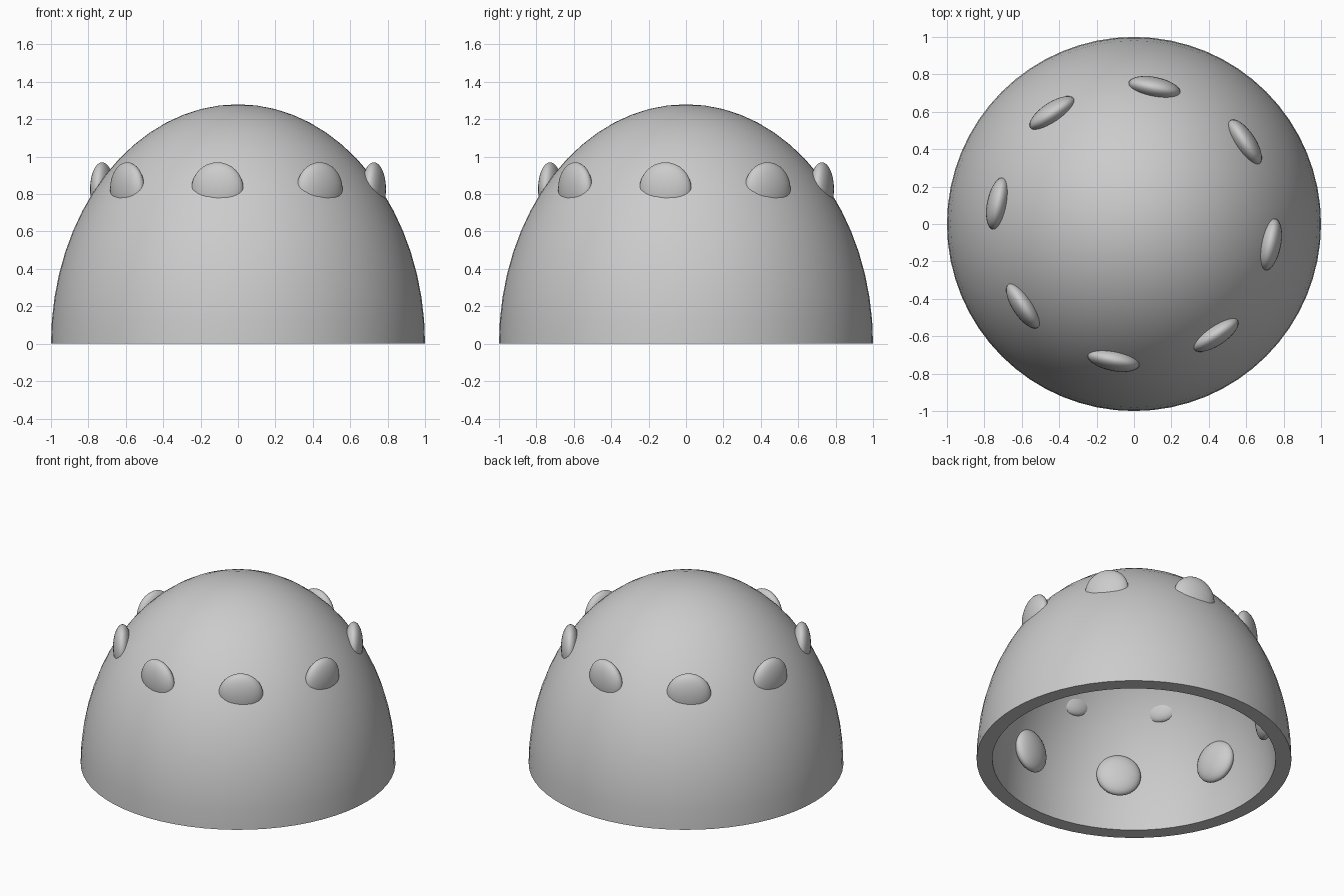
import bpy
import bmesh
from math import sin, cos, pi, radians

cube = bpy.data.objects.get("Cube")
if cube:
    bpy.data.objects.remove(cube, do_unlink=True)

grey = bpy.data.materials.new("plain_grey")
grey.use_nodes = True
COLOUR = (0.6, 0.6, 0.6, 1)
grey.diffuse_color = COLOUR
grey.node_tree.nodes["Principled BSDF"].inputs["Base Color"].default_value = COLOUR


def finish(name, bm):
    """Turn a bmesh into a smooth grey object."""
    bmesh.ops.recalc_face_normals(bm, faces=bm.faces)
    mesh = bpy.data.meshes.new(name)
    bm.to_mesh(mesh)
    bm.free()
    mesh.materials.append(grey)
    obj = bpy.data.objects.new(name, mesh)
    bpy.context.collection.objects.link(obj)
    bpy.ops.object.select_all(action="DESELECT")
    obj.select_set(True)
    bpy.context.view_layer.objects.active = obj
    bpy.ops.object.shade_smooth_by_angle(angle=radians(35))
    return obj


def arc(radius, height, steps=16):
    """Quarter ellipse from the pole down to the base."""
    return [(radius * sin(i * pi / 2 / steps), 0, height * cos(i * pi / 2 / steps))
            for i in range(steps + 1)]


# Hollow dome: outer arc, flat rim and inner arc revolved about z
bm = bmesh.new()
profile = arc(1, 1.28) + arc(0.9, 1.19)[::-1]
verts = [bm.verts.new(p) for p in profile]
edges = [bm.edges.new(pair) for pair in zip(verts, verts[1:])]
bmesh.ops.spin(bm, geom=verts + edges, cent=(0, 0, 0), axis=(0, 0, 1),
               angle=2 * pi, steps=64, use_duplicate=False)
bmesh.ops.remove_doubles(bm, verts=bm.verts, dist=0.0005)
finish("hollow_dome", bm)


def stud_ring(name, distance, z, start, yaw, count=8):
    """Ring of flattened round studs set into the wall."""
    for i in range(count):
        bm = bmesh.new()
        bmesh.ops.create_uvsphere(bm, u_segments=32, v_segments=16, radius=1)
        bmesh.ops.scale(bm, vec=(0.059, 0.142, 0.143), verts=bm.verts)
        angle = radians(start) + i * 2 * pi / count
        stud = finish(f"{name}_{i + 1}", bm)
        stud.location = (distance * cos(angle), distance * sin(angle), z)
        stud.rotation_euler.z = angle + radians(yaw)


# Upper studs pierce the wall; lower studs sit on the inner wall
stud_ring("upper_stud", 0.735, 0.827, -8.6, -3)
stud_ring("inner_stud", 0.835, 0.36, 11.7, 0)
